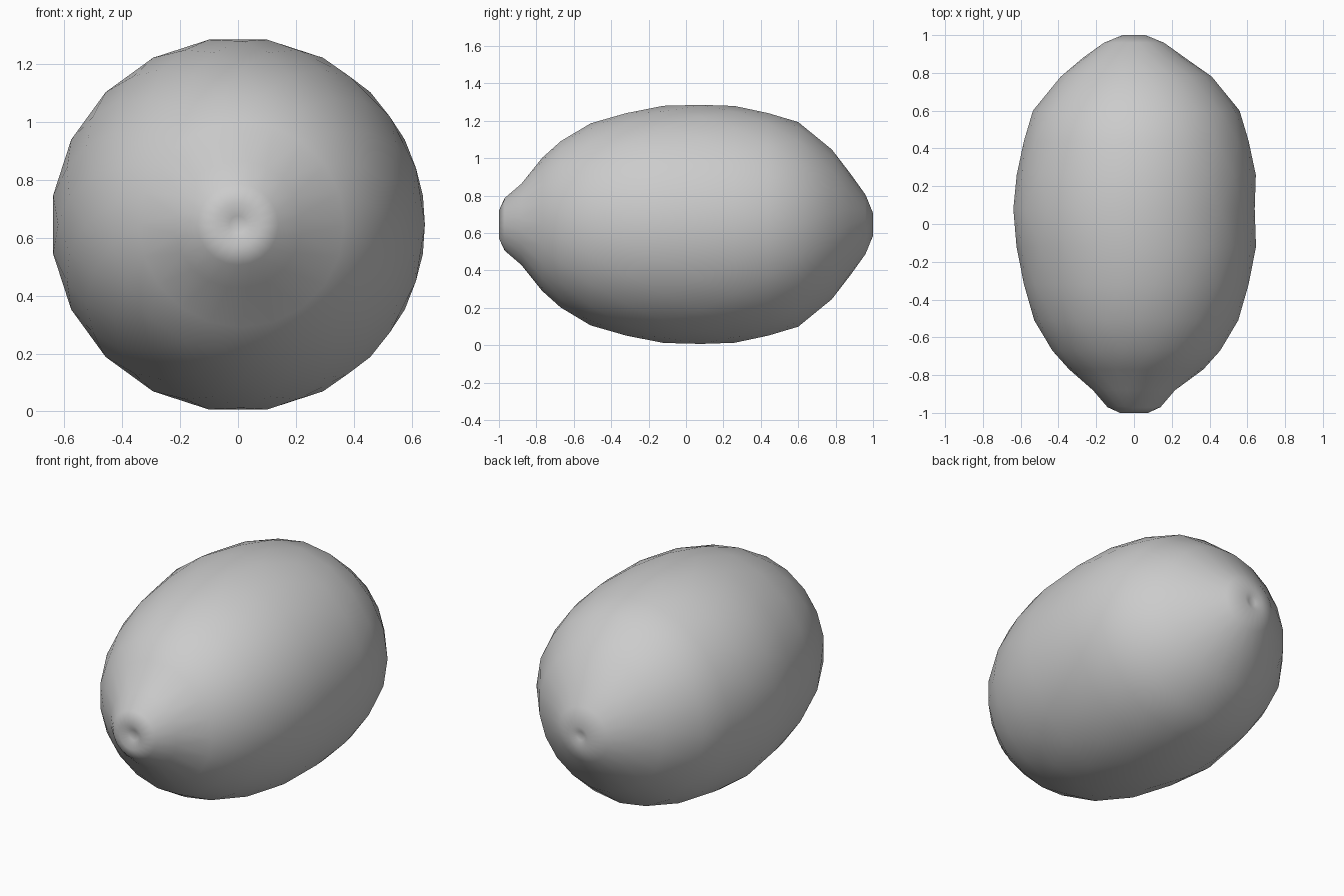
import bpy
import bmesh
from math import cos, sin, tau

cube = bpy.data.objects.get("Cube")
if cube:
    bpy.data.objects.remove(cube, do_unlink=True)

SIDES = 20
AXIS_Z = 0.646
DRIFT = 0.012   # the fruit bulges slightly to one side

# Length position and radius, from the nipple end to the rounded end
PROFILE = [
    (-0.975, 0.03), (-1.0, 0.075), (-0.97, 0.14), (-0.88, 0.22),
    (-0.77, 0.355), (-0.67, 0.45), (-0.51, 0.54), (-0.32, 0.602),
    (-0.12, 0.634), (0.08, 0.647), (0.26, 0.633), (0.44, 0.602),
    (0.6, 0.547), (0.78, 0.405), (0.88, 0.27), (0.96, 0.16),
    (1.0, 0.06), (0.985, 0.025),
]


def make_material(name, colour):
    mat = bpy.data.materials.new(name)
    mat.use_nodes = True
    mat.diffuse_color = colour
    mat.node_tree.nodes["Principled BSDF"].inputs["Base Color"].default_value = colour
    return mat


def lathe(name, profile, mat):
    """Turn a profile around the y axis and close both ends."""
    bm = bmesh.new()
    rings = []
    for i, (y, r) in enumerate(profile):
        shift = DRIFT if 0.3 < r < 0.64 else 0.0
        twist = 0.5 * (i % 2)   # staggered rings give a rounder outline
        angles = [tau * (k + twist) / SIDES for k in range(SIDES)]
        rings.append([bm.verts.new((shift + r * cos(a), y, AXIS_Z + r * sin(a)))
                      for a in angles])
    for i, (a, b) in enumerate(zip(rings, rings[1:])):
        for k in range(SIDES):
            n = (k + 1) % SIDES
            if i % 2 == 0:
                bm.faces.new((a[k], a[n], b[k]))
                bm.faces.new((a[n], b[n], b[k]))
            else:
                bm.faces.new((a[k], a[n], b[n]))
                bm.faces.new((a[k], b[n], b[k]))
    bm.faces.new(rings[0])
    bm.faces.new(rings[-1])
    bmesh.ops.recalc_face_normals(bm, faces=bm.faces)
    for f in bm.faces:
        f.smooth = True
    mesh = bpy.data.meshes.new(name)
    bm.to_mesh(mesh)
    bm.free()
    mesh.materials.append(mat)
    obj = bpy.data.objects.new(name, mesh)
    bpy.context.collection.objects.link(obj)
    return obj


# Whole fruit with dimpled tips
lathe("lemon", PROFILE, make_material("plain grey", (0.6, 0.6, 0.6, 1.0)))
